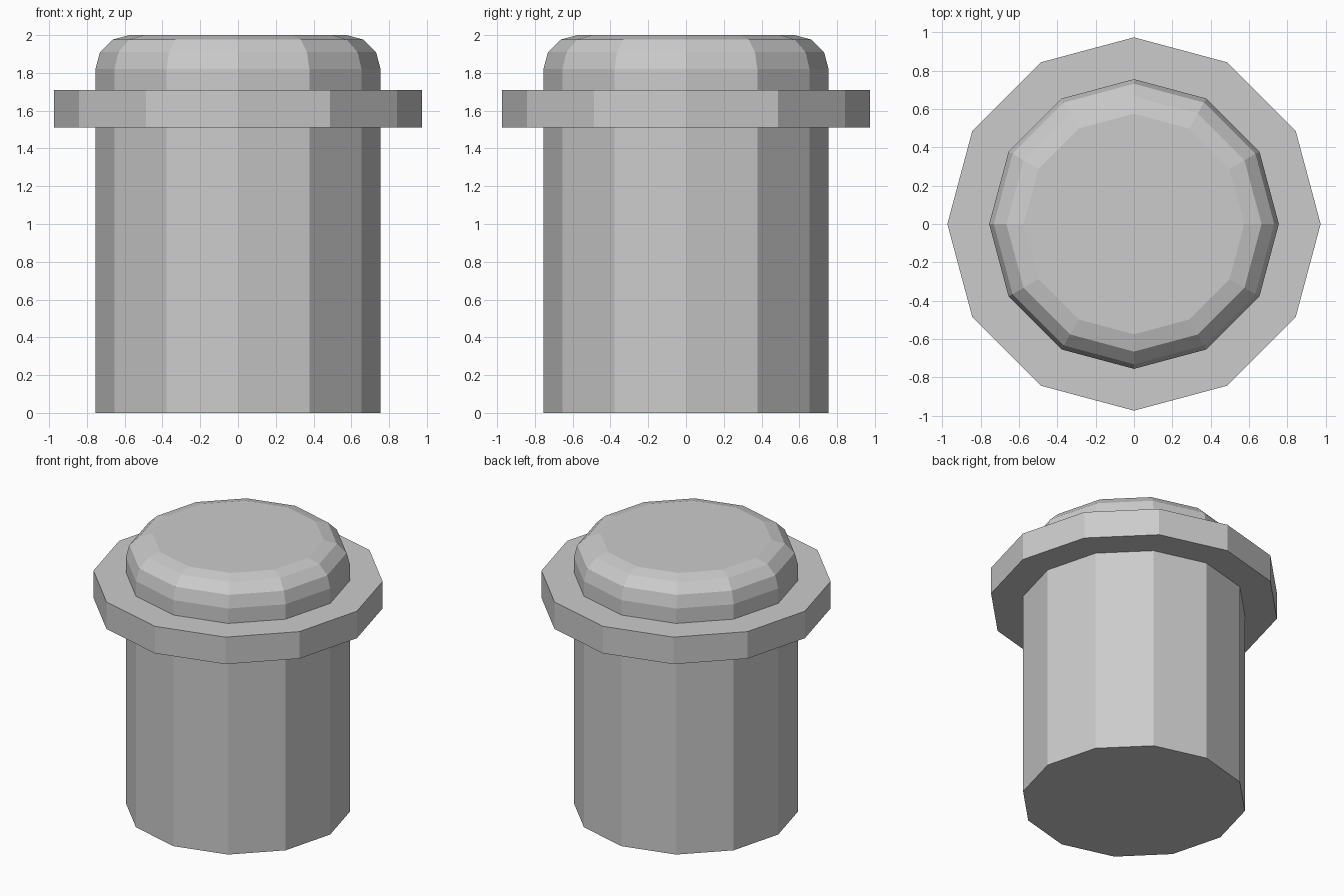
import bpy, bmesh
from math import sin, cos, radians, tau

SIDES = 12

cube = bpy.data.objects.get("Cube")
if cube:
    bpy.data.objects.remove(cube, do_unlink=True)

grey = bpy.data.materials.new("light grey")
grey.use_nodes = True
colour = (0.6, 0.6, 0.6, 1)
grey.diffuse_color = colour
grey.node_tree.nodes["Principled BSDF"].inputs["Base Color"].default_value = colour


def lathe(name, profile, closed=False):
    """Turn a (radius, height) profile into a flat-sided solid."""
    bm = bmesh.new()
    rings = [[bm.verts.new((r * cos(tau * i / SIDES), r * sin(tau * i / SIDES), z))
              for i in range(SIDES)] for r, z in profile]
    pairs = list(zip(rings, rings[1:]))
    if closed:
        pairs.append((rings[-1], rings[0]))
    else:
        bm.faces.new(rings[0])
        bm.faces.new(rings[-1])
    for low, high in pairs:
        for i in range(SIDES):
            j = (i + 1) % SIDES
            bm.faces.new((low[i], low[j], high[j], high[i]))
    bmesh.ops.recalc_face_normals(bm, faces=bm.faces)
    mesh = bpy.data.meshes.new(name)
    bm.to_mesh(mesh)
    bm.free()
    mesh.materials.append(grey)
    obj = bpy.data.objects.new(name, mesh)
    bpy.context.collection.objects.link(obj)
    return obj


# Straight post with a rounded top edge
RADIUS, HEIGHT, ROUND = 0.755, 2.0, 0.18
rounded = [(RADIUS - ROUND + ROUND * cos(radians(a)),
            HEIGHT - ROUND + ROUND * sin(radians(a))) for a in (0, 30, 60, 90)]
lathe("post", [(RADIUS, 0)] + rounded)

# Collar ring around the upper post
INNER, OUTER, LOW, HIGH = 0.74, 0.973, 1.51, 1.71
lathe("collar", [(INNER, LOW), (OUTER, LOW), (OUTER, HIGH), (INNER, HIGH)], closed=True)
